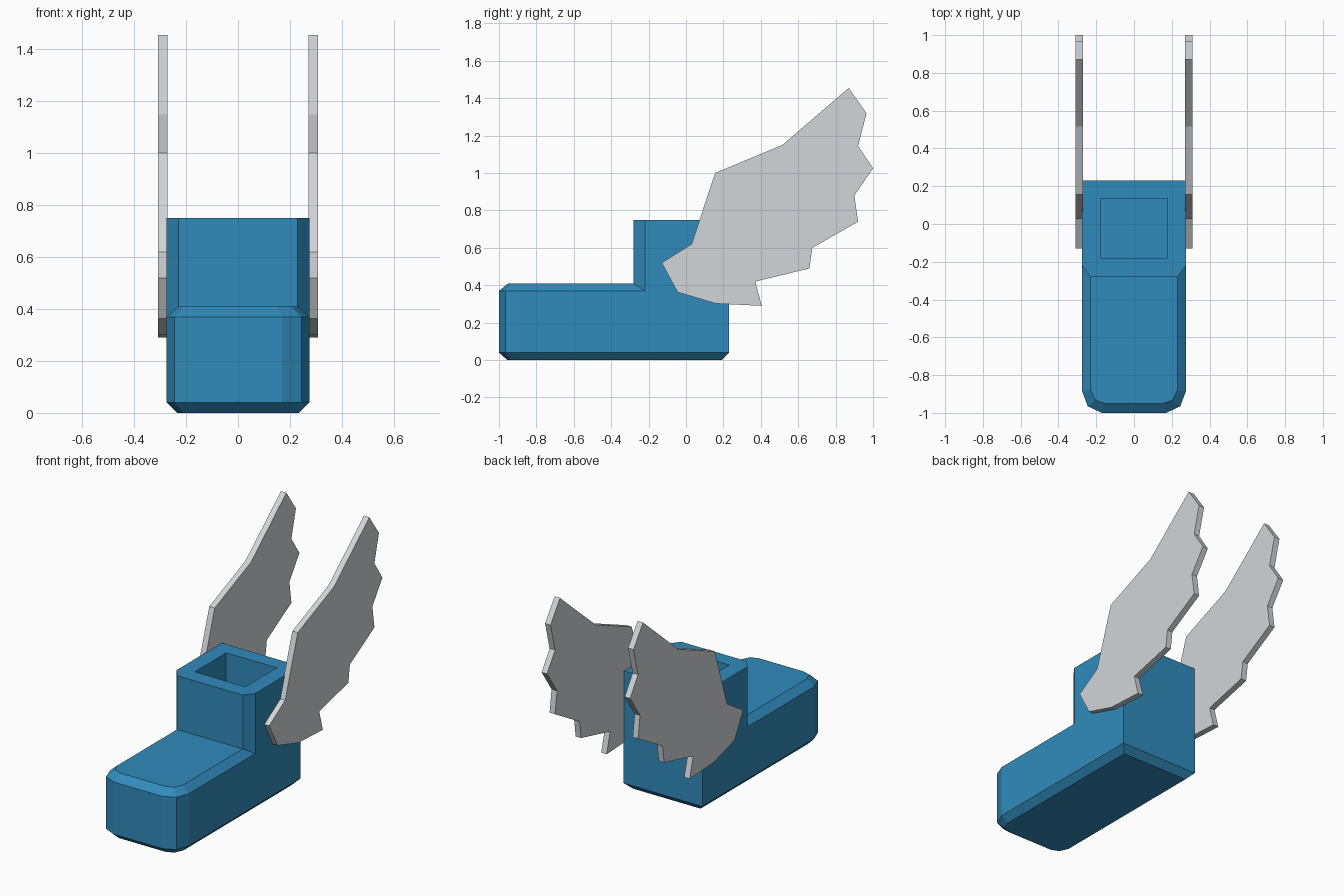
import bpy, bmesh

if "Cube" in bpy.data.objects:
    bpy.data.objects.remove(bpy.data.objects["Cube"])


def material(name, rgb):
    m = bpy.data.materials.new(name)
    m.diffuse_color = (*rgb, 1)
    m.use_nodes = True
    m.node_tree.nodes["Principled BSDF"].inputs["Base Color"].default_value = m.diffuse_color
    return m


blue = material("boot blue", (0.03, 0.26, 0.50))
silver = material("wing silver", (0.64, 0.67, 0.69))


def finish(bm, name, mat):
    bmesh.ops.remove_doubles(bm, verts=bm.verts, dist=1e-5)
    bmesh.ops.recalc_face_normals(bm, faces=bm.faces)
    me = bpy.data.meshes.new(name)
    bm.to_mesh(me)
    bm.free()
    me.materials.append(mat)
    ob = bpy.data.objects.new(name, me)
    bpy.context.collection.objects.link(ob)
    return ob


def ring(bm, half, z):
    """Closed outline from its right half, mirrored in x."""
    pts = half + [(-x, y) for x, y in reversed(half)]
    return [bm.verts.new((x, y, z)) for x, y in pts]


def bridge(bm, a, b, closed=True):
    n = len(a)
    for i in range(n if closed else n - 1):
        j = (i + 1) % n
        bm.faces.new((a[i], a[j], b[j], b[i]))


# Boot: foot with chamfered sole and toe, running up into the hollow shaft
bm = bmesh.new()
sole = [(.235, .19), (.235, -.22), (.235, -.88), (.21, -.935), (.16, -.955)]
wall = [(.275, .23), (.275, -.22), (.275, -.885), (.245, -.965), (.17, -1.0)]
toe = [(.23, -.28), (.23, -.88), (.205, -.932), (.155, -.95)]
shaft = [(.275, .23), (.275, -.22), (.23, -.28)]
hole = [(.177, .135), (.177, -.18)]

r0 = ring(bm, sole, 0)
r1 = ring(bm, wall, .04)
r2 = ring(bm, wall, .37)
bm.faces.new(r0)
bridge(bm, r0, r1)
bridge(bm, r1, r2)

# toe top and its chamfer
r3 = ring(bm, toe, .41)
bridge(bm, r2[1:-1], r3, closed=False)
bm.faces.new(r3)

# shaft walls, its front corners chamfered down into the toe chamfer
top = ring(bm, shaft, .75)
low = [r2[0], r2[1], r3[0], r3[-1], r2[-2], r2[-1]]
bridge(bm, low, top)

# rim and foot opening
rim = ring(bm, hole, .75)
floor = ring(bm, hole, .40)
bm.faces.new((top[0], top[1], top[2], rim[1], rim[0]))
bm.faces.new((top[3], top[4], top[5], rim[3], rim[2]))
bm.faces.new((top[2], top[3], rim[2], rim[1]))
bm.faces.new((top[5], top[0], rim[0], rim[3]))
bridge(bm, rim, floor)
bm.faces.new(floor)
finish(bm, "boot", blue)

# Wings: flat feathered plates on both sides of the ankle, as (y, z)
profile = [(-.13, .52), (.03, .62), (.155, 1.0), (.515, 1.15), (.87, 1.455),
           (.965, 1.32), (.92, 1.145), (1.0, 1.025), (.90, .88), (.92, .74),
           (.675, .60), (.66, .49), (.37, .42), (.405, .29), (.16, .302),
           (-.045, .363)]
for side, name in ((1, "right_wing"), (-1, "left_wing")):
    bm = bmesh.new()
    inner = [bm.verts.new((side * .271, y, z)) for y, z in profile]
    outer = [bm.verts.new((side * .309, y, z)) for y, z in profile]
    bm.faces.new(inner)
    bm.faces.new(outer)
    bridge(bm, inner, outer)
    finish(bm, name, silver)
